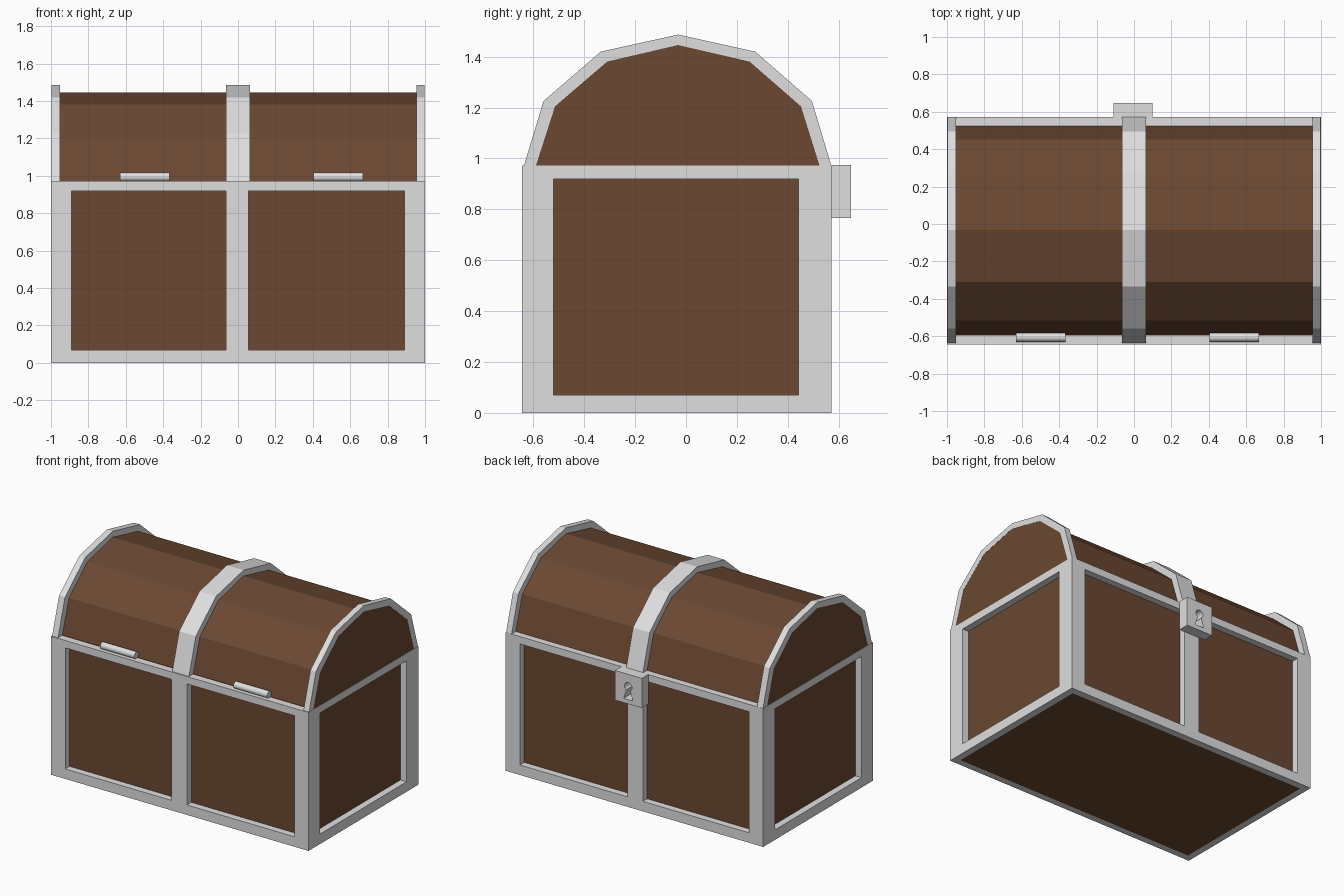
import bpy, bmesh, math

if "Cube" in bpy.data.objects:
    bpy.data.objects.remove(bpy.data.objects["Cube"])

def material(name, rgb):
    m = bpy.data.materials.new(name)
    m.diffuse_color = (*rgb, 1)
    m.use_nodes = True
    m.node_tree.nodes["Principled BSDF"].inputs["Base Color"].default_value = m.diffuse_color
    return m

WOOD = material("brown wood", (0.145, 0.064, 0.031))
METAL = material("pale grey metal", (0.74, 0.74, 0.74))

def prism(name, pts, a, b, axis, mat):
    """Extrude a closed 2D profile from a to b along x (pts are y,z) or y (pts are x,z)."""
    def place(p, t):
        return (t, p[0], p[1]) if axis == "x" else (p[0], t, p[1])
    bm = bmesh.new()
    lo = [bm.verts.new(place(p, a)) for p in pts]
    hi = [bm.verts.new(place(p, b)) for p in pts]
    n = len(pts)
    bm.faces.new(lo)
    bm.faces.new(hi)
    for i in range(n):
        j = (i + 1) % n
        bm.faces.new((lo[i], lo[j], hi[j], hi[i]))
    bmesh.ops.recalc_face_normals(bm, faces=bm.faces)
    me = bpy.data.meshes.new(name)
    bm.to_mesh(me)
    bm.free()
    me.materials.append(mat)
    ob = bpy.data.objects.new(name, me)
    bpy.context.collection.objects.link(ob)
    return ob

def box(name, x0, x1, y0, y1, z0, z1, mat):
    return prism(name, [(y0, z0), (y1, z0), (y1, z1), (y0, z1)], x0, x1, "x", mat)

def cut(ob, cutters):
    """Subtract the cutters, bake the result and remove the cutters."""
    for c in cutters:
        m = ob.modifiers.new("cut", "BOOLEAN")
        m.operation, m.solver, m.object = "DIFFERENCE", "EXACT", c
    dg = bpy.context.evaluated_depsgraph_get()
    me = bpy.data.meshes.new_from_object(ob.evaluated_get(dg))
    ob.modifiers.clear()
    ob.data = me
    for c in cutters:
        bpy.data.objects.remove(c)

Y0, Y1, TOP, T = -0.645, 0.572, 0.972, 0.048   # body extents and metal thickness

# keyhole outline: round top with a flared slot
def keyhole(y0, y1):
    pts = [(-0.04, 0.797), (0.03, 0.797)]
    for i in range(13):
        a = math.radians(-60 + 300 * i / 12)
        pts.append((-0.005 + 0.029 * math.cos(a), 0.888 + 0.029 * math.sin(a)))
    return prism("keyhole_cutter", pts, y0, y1, "y", METAL)

# metal frame: open shell with panel windows
frame = box("body_frame", -1, 1, Y0, Y1, 0, TOP, METAL)
cut(frame, [
    box("core_cutter", -1 + T, 1 - T, Y0 + T, Y1 - T, -0.1, 1.1, METAL),
    box("left_cutter", -0.89, -0.065, -1, 1, 0.07, 0.92, METAL),
    box("right_cutter", 0.055, 0.89, -1, 1, 0.07, 0.92, METAL),
    box("side_cutter", -1.2, 1.2, -0.52, 0.443, 0.07, 0.92, METAL),
    keyhole(0.45, 0.7),
])

# wooden box inside the frame
box("body_wood", -1 + T, 1 - T, Y0 + T, Y1 - T, 0, TOP, WOOD)

# lid profiles (y, z)
outer = [(-0.637, TOP), (-0.56, 1.226), (-0.335, 1.42), (-0.031, 1.487),
         (0.272, 1.42), (0.495, 1.226), (0.571, TOP)]
inner = [(-0.59, TOP), (-0.515, 1.205), (-0.31, 1.381), (-0.031, 1.446),
         (0.25, 1.381), (0.452, 1.205), (0.525, TOP)]
prism("lid_wood", inner, -0.997, 0.997, "x", WOOD)

# metal straps over the lid
for name, a, b in (("left_strap", -0.998, -0.952), ("middle_strap", -0.065, 0.065),
                   ("right_strap", 0.955, 0.998)):
    prism(name, outer + inner[::-1], a, b, "x", METAL)

# hinge barrels
for name, a, b in (("left_hinge", -0.63, -0.365), ("right_hinge", 0.405, 0.667)):
    ring = [(-0.606 + 0.024 * math.cos(math.tau * i / 16),
             0.993 + 0.024 * math.sin(math.tau * i / 16)) for i in range(16)]
    hinge = prism(name, ring, a, b, "x", METAL)
    for f in hinge.data.polygons:
        f.use_smooth = len(f.vertices) == 4

# lock with keyhole
lock = box("lock", -0.11, 0.098, Y1, 0.648, 0.767, 0.975, METAL)
cut(lock, [keyhole(0.5, 0.7)])
